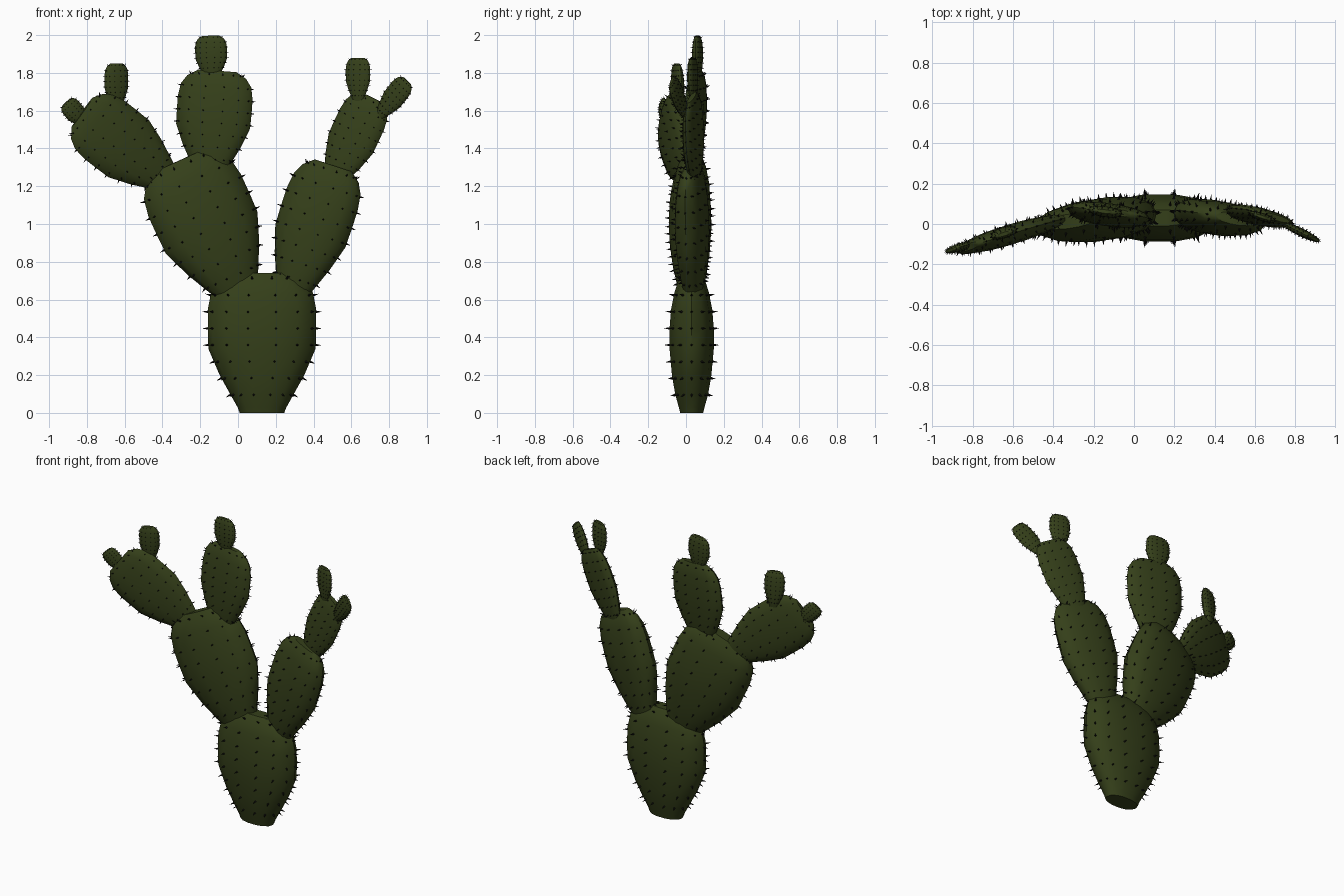
import bpy, bmesh, math
from mathutils import Vector, Matrix

if "Cube" in bpy.data.objects:
    bpy.data.objects.remove(bpy.data.objects["Cube"])


def material(name, rgb):
    m = bpy.data.materials.new(name)
    m.diffuse_color = (*rgb, 1)
    m.use_nodes = True
    m.node_tree.nodes["Principled BSDF"].inputs["Base Color"].default_value = m.diffuse_color
    return m


GREEN = material("cactus_skin", (0.035, 0.05, 0.01))
BLACK = material("cactus_spine", (0.006, 0.006, 0.005))

# Pad profile: (position along axis, relative width, relative thickness)
PROFILE = [(0, .41, .52), (.04, .45, .58), (.13, .58, .74), (.27, .78, .89),
           (.46, .99, 1), (.60, 1, 1), (.74, 1, .93), (.86, .94, .78),
           (.94, .79, .62), (1, .52, .34)]
SIDES = 14


def sgn_pow(v, p):
    return math.copysign(abs(v) ** p, v)


def interp(t):
    for (t0, w0, d0), (t1, w1, d1) in zip(PROFILE, PROFILE[1:]):
        if t <= t1:
            k = (t - t0) / (t1 - t0)
            return w0 + (w1 - w0) * k, d0 + (d1 - d0) * k


def finish(bm, name, mat, smooth):
    bmesh.ops.recalc_face_normals(bm, faces=bm.faces)
    me = bpy.data.meshes.new(name)
    bm.to_mesh(me)
    bm.free()
    me.materials.append(mat)
    ob = bpy.data.objects.new(name, me)
    bpy.context.collection.objects.link(ob)
    if smooth:
        bpy.ops.object.select_all(action='DESELECT')
        ob.select_set(True)
        bpy.context.view_layer.objects.active = ob
        bpy.ops.object.shade_smooth_by_angle(angle=math.radians(45))


def pad(name, root, tip, half_w, half_d, yaw, spine, rows=8):
    root, tip = Vector(root), Vector(tip)
    length = (tip - root).length
    up = (tip - root).normalized()
    back = Matrix.Rotation(math.radians(yaw), 3, 'Z') @ Vector((0, 1, 0))
    back = (back - up * back.dot(up)).normalized()
    side = back.cross(up)

    def point(t, a):
        w, d = interp(t)
        return (root + up * t * length
                + side * half_w * w * sgn_pow(math.cos(a), .9)
                + back * half_d * d * sgn_pow(math.sin(a), .9))

    # flattened fleshy body
    bm = bmesh.new()
    step = math.tau / SIDES
    rings = [[bm.verts.new(point(p[0], i * step)) for i in range(SIDES)] for p in PROFILE]
    for lo, hi in zip(rings, rings[1:]):
        for i in range(SIDES):
            j = (i + 1) % SIDES
            bm.faces.new((lo[i], lo[j], hi[j], hi[i]))
    bm.faces.new(rings[0][::-1])
    bm.faces.new(rings[-1])
    finish(bm, name, GREEN, True)

    # rows of short spines standing on the surface
    bm = bmesh.new()
    for r in range(rows):
        t = .13 + .83 * r / (rows - 1)
        for i in range(SIDES):
            a = i * step
            p = point(t, a)
            n = (point(t, a + .05) - point(t, a - .05)).cross(
                point(min(t + .03, 1), a) - point(t - .03, a)).normalized()
            turn = n.to_track_quat('Z', 'Y').to_matrix().to_4x4()
            bmesh.ops.create_cone(
                bm, segments=4, radius1=spine * .28, radius2=0, depth=spine * 1.3,
                matrix=Matrix.Translation(p + n * spine * .35) @ turn)
    finish(bm, name + "_spines", BLACK, False)


# Trunk and the two main branches
pad("base_pad", (.127, .03, 0), (.127, .03, .74), .287, .12, 0, .03)
pad("left_main_pad", (.008, .03, .63), (-.313, .015, 1.335), .272, .105, 9, .026)
pad("right_main_pad", (.28, .04, .62), (.504, .025, 1.31), .2, .085, -10, .024)
# Second tier
pad("middle_upper_pad", (-.15, .03, 1.27), (-.11, .06, 1.81), .2, .055, -8, .019)
pad("left_upper_pad", (-.368, .02, 1.234), (-.825, -.115, 1.591), .19, .05, 18, .019)
pad("right_upper_pad", (.498, .05, 1.215), (.71, .03, 1.67), .135, .04, -18, .016)
# Young pads at the tips
pad("middle_bud", (-.138, .06, 1.77), (-.145, .062, 1.997), .085, .027, -8, .01)
pad("left_bud", (-.644, -.035, 1.61), (-.644, -.05, 1.85), .066, .027, 18, .01)
pad("far_left_bud", (-.81, -.1, 1.53), (-.91, -.13, 1.645), .055, .02, 18, .009)
pad("right_bud", (.635, .035, 1.65), (.635, .035, 1.88), .068, .02, -18, .01)
pad("far_right_bud", (.745, .0, 1.57), (.895, -.075, 1.758), .062, .02, -24, .01)
